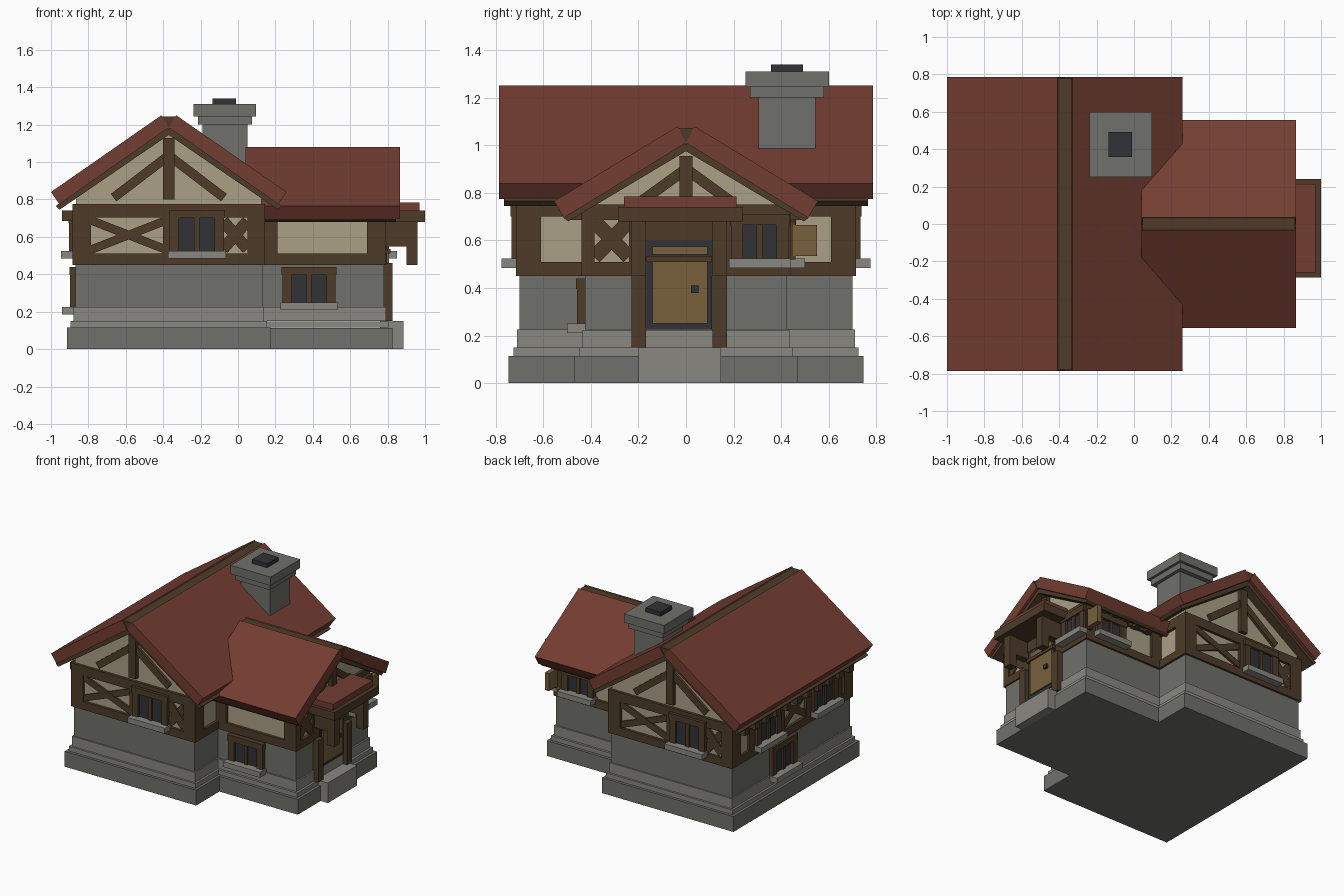
import bpy, bmesh
from math import radians, atan2, hypot
from mathutils import Matrix, Vector

if "Cube" in bpy.data.objects:
    bpy.data.objects.remove(bpy.data.objects["Cube"])


def material(name, r, g, b):
    m = bpy.data.materials.new(name)
    m.diffuse_color = (r, g, b, 1)
    m.use_nodes = True
    m.node_tree.nodes["Principled BSDF"].inputs["Base Color"].default_value = m.diffuse_color
    return m


TILE = material("roof_red", 0.17, 0.047, 0.031)
WOOD = material("dark_wood", 0.075, 0.044, 0.022)
PLASTER = material("plaster", 0.40, 0.35, 0.24)
STONE = material("stone", 0.16, 0.16, 0.145)
LIGHT = material("light_stone", 0.25, 0.245, 0.22)
DARK = material("dark_glass", 0.03, 0.032, 0.038)
TAN = material("door_wood", 0.19, 0.115, 0.045)


def finish(name, bm, mat):
    bmesh.ops.recalc_face_normals(bm, faces=bm.faces)
    me = bpy.data.meshes.new(name)
    bm.to_mesh(me)
    bm.free()
    me.materials.append(mat)
    ob = bpy.data.objects.new(name, me)
    bpy.context.collection.objects.link(ob)
    return ob


def cube(name, matrix, mat):
    bm = bmesh.new()
    bmesh.ops.create_cube(bm, size=1, matrix=matrix)
    return finish(name, bm, mat)


def box(name, x0, x1, y0, y1, z0, z1, mat):
    c = Matrix.Translation(((x0 + x1) / 2, (y0 + y1) / 2, (z0 + z1) / 2))
    return cube(name, c @ Matrix.Diagonal((x1 - x0, y1 - y0, z1 - z0, 1)), mat)


def prism(name, pts, a, b, frame, mat):
    """Profile in local x,z swept along local y from a to b."""
    bm = bmesh.new()
    f = bm.faces.new([bm.verts.new(frame @ Vector((x, a, z))) for x, z in pts])
    r = bmesh.ops.extrude_face_region(bm, geom=[f])
    vs = [v for v in r["geom"] if isinstance(v, bmesh.types.BMVert)]
    bmesh.ops.translate(bm, verts=vs, vec=frame.to_3x3() @ Vector((0, b - a, 0)))
    return finish(name, bm, mat)


# Wall frames: local x runs along the wall, local -y points outwards
def wall(x, y, deg):
    return Matrix.Translation((x, y, 0)) @ Matrix.Rotation(radians(deg), 4, 'Z')


FRONT, BACK = wall(-.37, -.695, 0), wall(-.37, .695, 180)
LEFT, RIGHT = wall(-.865, 0, -90), wall(.125, 0, 90)
W_FRONT, W_BACK, W_END = wall(0, -.42, 0), wall(0, .42, 180), wall(.77, 0, 90)


def bar(name, f, p, q, w, d=.02, mat=WOOD):
    """Timber lying on a wall from p to q, width w, standing out by d."""
    L, a = hypot(q[0] - p[0], q[1] - p[1]), atan2(q[1] - p[1], q[0] - p[0])
    c = Matrix.Translation(((p[0] + q[0]) / 2, .01 - d / 2, (p[1] + q[1]) / 2))
    return cube(name, f @ c @ Matrix.Rotation(-a, 4, 'Y') @ Matrix.Diagonal((L, d + .02, w, 1)), mat)


def piece(name, f, u0, u1, z0, z1, d=.02, mat=WOOD):
    zm = (z0 + z1) / 2
    return bar(name, f, (u0, zm), (u1, zm), z1 - z0, d, mat)


def cross(f, u0, u1, z0, z1, w):
    bar("cross_brace", f, (u0, z0), (u1, z1), w, .012)
    bar("cross_brace", f, (u0, z1), (u1, z0), w, .015)


def window(f, u, z0, z1, w=.29, lift=0):
    h = w / 2
    piece("window_glass", f, u - h + .02, u + h - .02, z0, z1 - .03, .022 + lift, DARK)
    for s in (-1, 1):
        a, b = sorted((u + s * h, u + s * (h - .05)))
        piece("window_jamb", f, a, b, z0, z1, .038 + lift)
    piece("window_mullion", f, u - .014, u + .014, z0, z1, .034 + lift)
    piece("window_head", f, u - h - .005, u + h + .005, z1 - .045, z1, .042 + lift)
    piece("window_sill", f, u - h - .01, u + h + .01, z0 - .025, z0 + .015, .08 + lift, LIGHT)


def tails(f, us):
    for u in us:
        piece("rafter_tail", f, u - .024, u + .024, .685, .74, .075)


# Stone plinth and ground floor, main block and wing
for name, o, z0, z1, mat in (("plinth", .045, 0, .115, STONE), ("plinth_ledge", .025, .115, .15, LIGHT),
                             ("plinth_top", .01, .15, .225, LIGHT), ("stone_wall", 0, .225, .46, STONE)):
    box("main_" + name, -.87 - o, .13 + o, -.70 - o, .70 + o, z0, z1, mat)
    box("wing_" + name, 0, .78 + o, -.425 - o, .425 + o, z0, z1 - .001, mat)

# Plaster upper storeys with gables
T = Matrix.Translation((-.37, 0, 0))
R = Matrix.Rotation(radians(90), 4, 'Z')      # local y -> -x, local x -> y
prism("main_upper_wall", [(-.495, .455), (.495, .455), (.495, .81), (0, 1.155), (-.495, .81)], -.695, .695, T, PLASTER)
prism("wing_upper_wall", [(-.42, .455), (.42, .455), (.42, .735), (0, .99), (-.42, .735)], -.77, 0, R, PLASTER)

# Roof slabs, wooden soffits and ridge beams
for s in (-1, 1):
    prism("main_roof", [(s * x, z) for x, z in ((.04, 1.25), (.63, .84), (.585, .775), (0, 1.185))], -.785, .785, T, TILE)
    prism("main_soffit", [(s * x, z) for x, z in ((0, 1.186), (.605, .765), (.585, .745), (0, 1.145))], -.765, .765, T, WOOD)
    prism("wing_roof", [(s * x, z) for x, z in ((.035, 1.08), (.555, .765), (.513, .695), (0, 1.01))], -.865, -.04, R, TILE)
    prism("wing_soffit", [(s * x, z) for x, z in ((0, 1.011), (.515, .695), (.495, .68), (0, .975))], -.845, -.1, R, WOOD)
prism("main_ridge", [(-.045, 1.243), (.045, 1.243), (0, 1.17)], -.78, .78, T, WOOD)
prism("wing_ridge", [(-.038, 1.073), (.038, 1.073), (0, 1.0)], -.86, -.045, R, WOOD)

# Chimney
box("chimney_shaft", -.19, .05, .305, .545, .8, 1.21, STONE)
box("chimney_collar", -.215, .075, .27, .58, 1.20, 1.25, STONE)
box("chimney_cap", -.237, .095, .25, .60, 1.245, 1.31, STONE)
box("chimney_flue", -.135, -.01, .358, .492, 1.30, 1.34, DARK)

# Main gable ends (the back is the front turned round)
for f in (FRONT, BACK):
    piece("sill_beam", f, -.515, .515, .45, .51)
    piece("top_beam", f, -.515, .515, .705, .775)
    for a, b in ((-.515, -.415), (.42, .515), (-.03, .02)):
        piece("wall_post", f, a, b, .48, .75)
    cross(f, -.42, -.01, .53, .69, .045)
    cross(f, .29, .42, .535, .685, .062)
    window(f, .15, .51, .745)
    piece("king_post", f, -.03, .03, .80, 1.13, .03)
    for s in (-1, 1):
        bar("gable_brace", f, (0, 1.035), (s * .295, .81), .05, .02)

# Left long side
piece("sill_beam", LEFT, -.715, .715, .45, .51)
piece("top_beam", LEFT, -.715, .715, .705, .775)
for u in (-.66, -.46, -.14, .21, .53, .66):
    piece("wall_post", LEFT, u - .05, u + .05, .48, .75)
cross(LEFT, -.10, .17, .53, .69, .05)
for u in (-.3, .37):
    window(LEFT, u, .51, .72)
window(LEFT, -.11, .21, .44, .29, -.005)
tails(LEFT, [-.62 + .124 * i for i in range(11)])

# Right side of the main block, either side of the wing
for s in (-1, 1):
    for a, b, z0, z1 in ((.40, .715, .45, .51), (.40, .715, .70, .775), (.61, .715, .46, .76)):
        a, b = sorted((s * a, s * b))
        piece("side_beam", RIGHT, a, b, z0, z1)

# Wing long sides
for s, f in ((1, W_FRONT), (-1, W_BACK)):
    for a, b, z0, z1 in ((.12, .79, .45, .51), (.12, .79, .69, .735), (.12, .21, .46, .72), (.69, .79, .46, .72)):
        a, b = sorted((s * a, s * b))
        piece("wing_beam", f, a, b, z0, z1)
    tails(f, [s * (.255 + .103 * i) for i in range(5)])
window(W_FRONT, .38, .235, .44, .285)
window(W_BACK, -.58, .51, .69, .26)
box("open_shutter", .75, .785, .45, .55, .535, .665, TAN)
box("shutter_hinge_post", .755, .78, .43, .46, .52, .68, WOOD)

# Wing gable end
piece("sill_beam", W_END, -.44, .44, .45, .51)
piece("top_beam", W_END, -.44, .44, .685, .75)
for a, b in ((-.44, -.385), (-.24, -.16), (.105, .20), (.39, .44)):
    piece("wall_post", W_END, a, b, .47, .72)
cross(W_END, -.385, -.24, .53, .68, .062)
window(W_END, .31, .51, .71, .24)
piece("king_post", W_END, -.027, .027, .74, .955, .03)
for s in (-1, 1):
    bar("gable_brace", W_END, (0, .90), (s * .2, .755), .045, .02)

# Door with knob and transom
piece("door_frame", W_END, -.165, .11, .225, .60, .026, DARK)
piece("door_leaf", W_END, -.14, .09, .25, .51, .036, TAN)
piece("door_transom_bar", W_END, -.165, .11, .51, .535, .045)
piece("transom_panel", W_END, -.14, .09, .54, .575, .036, TAN)
piece("door_lintel", W_END, -.19, .13, .60, .69, .03)
piece("door_knob", W_END, .02, .052, .38, .41, .052, DARK)

# Porch: step, posts, brackets and canopy
box("door_step", .76, .885, -.20, .147, 0, .15, LIGHT)
for y0 in (-.228, .112):
    box("porch_post", .77, .825, y0, y0 + .06, .15, .46, WOOD)
    box("porch_bracket", .77, .91, y0 + .005, y0 + .055, .55, .69, WOOD)
    box("porch_drop_post", .90, .96, y0, y0 + .06, .45, .70, WOOD)
box("canopy_frame", .77, 1.0, -.285, .24, .68, .74, WOOD)
box("canopy_tiles", .77, .97, -.26, .213, .735, .785, TILE)
